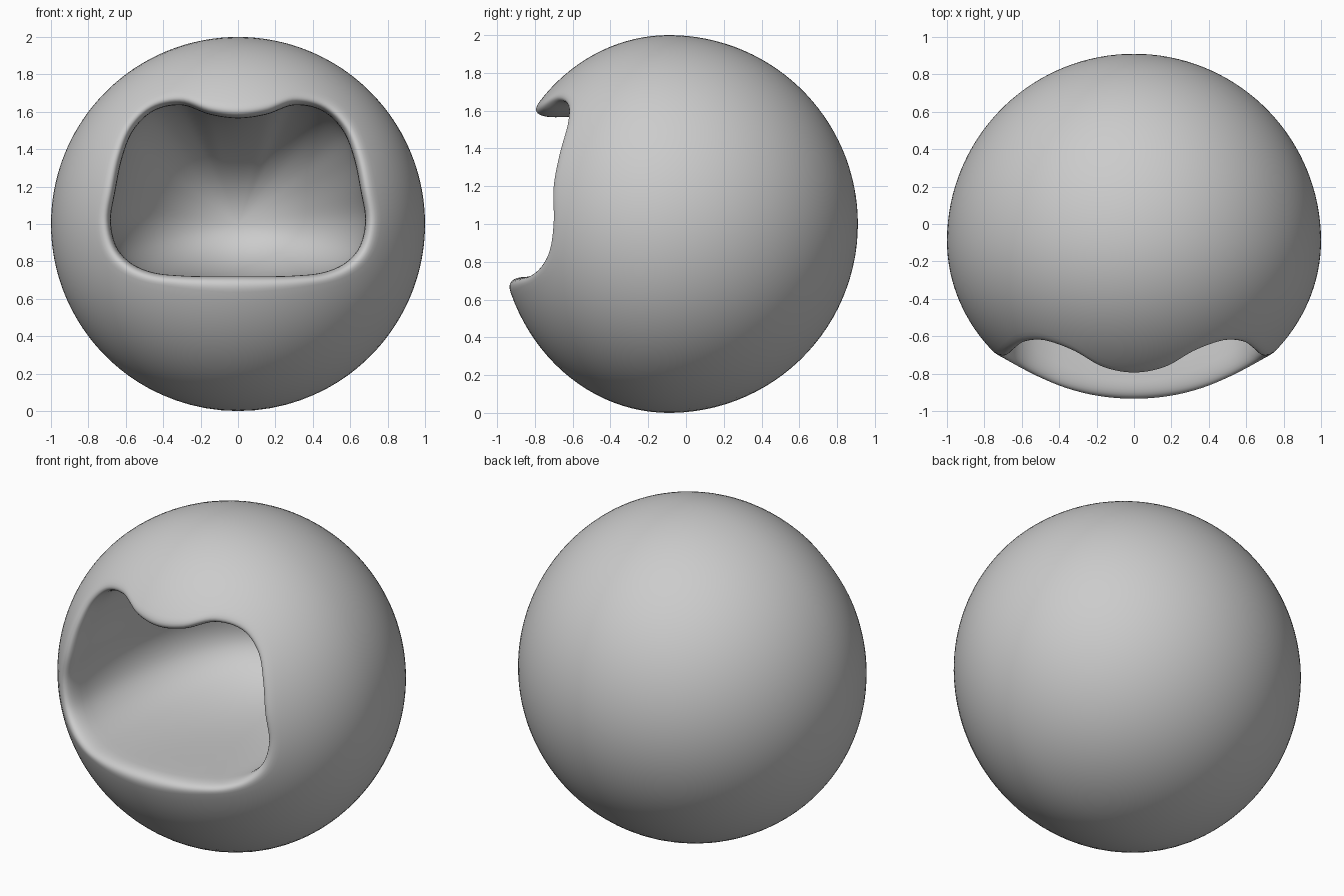
import bpy, bmesh
from math import sin, cos, pi, sqrt, atan2, acos, hypot

if "Cube" in bpy.data.objects:
    bpy.data.objects.remove(bpy.data.objects["Cube"])

CY, CZ = -0.09, 1.0          # ball centre
FRONT = 0.9                  # flattened front half-depth
LIP = 0.085                  # size of the rolled rim
BACK = 0.55                  # deepest point of the hollow

# Right half of the opening outline (x, z), top centre to bottom centre
half = [(0, 1.565), (.15, 1.585), (.3, 1.635), (.45, 1.605), (.56, 1.5), (.62, 1.35),
        (.655, 1.18), (.68, 1.02), (.65, .88), (.57, .79), (.45, .74), (.3, .724), (.15, .72), (0, .72)]
outline = half + [(-x, z) for x, z in half[-2:0:-1]]


def smooth_loop(pts, steps):
    """Closed Catmull-Rom curve through the points."""
    out, n = [], len(pts)
    for i in range(n):
        a, b, c, d = (pts[(i + k) % n] for k in (-1, 0, 1, 2))
        for s in range(steps):
            t = s / steps
            out.append(tuple(.5 * (2 * q + (r - p) * t + (2 * p - 5 * q + 4 * r - w) * t * t
                                   + (3 * q - p - 3 * r + w) * t ** 3)
                             for p, q, r, w in zip(a, b, c, d)))
    return out


def front_y(rho):
    return CY - FRONT * sqrt(1 - rho * rho)


# Each spoke is a section from the back of the ball, over the rim, into the hollow
def spoke(x, z):
    az, rb = atan2(z - CZ, x), hypot(x, z - CZ)
    r0 = rb + LIP
    y0 = front_y(r0)
    sec = []
    phi0 = pi - acos(sqrt(1 - r0 * r0))
    for i in range(1, 49):                                   # outer ball
        p = phi0 * i / 48
        sec.append((sin(p), CY + cos(p) * (1 if p < pi / 2 else FRONT)))
    y1 = y0 - LIP * FRONT * r0 / sqrt(1 - r0 * r0)           # rolled rim
    y2 = y0 + LIP
    for i in range(1, 11):
        t = i / 10
        sec.append(((1 - t) ** 2 * r0 + 2 * t * (1 - t) * rb + t * t * rb,
                    (1 - t) ** 2 * y0 + 2 * t * (1 - t) * y1 + t * t * y2))
    h = .6 if z > CZ else .45                                # hollow
    re = 1 / sqrt((cos(az) / .7) ** 2 + (sin(az) / h) ** 2)
    for i in range(1, 32):
        s = pi / 2 * i / 32
        k = sin(s) ** 1.5
        sec.append(((rb + (re - rb) * k) * cos(s) * (1 + .08 * sin(s)), y2 + (BACK - y2) * sin(s)))
    return [(r * cos(az), y, CZ + r * sin(az)) for r, y in sec]


bm = bmesh.new()
spokes = [[bm.verts.new(p) for p in spoke(x, z)] for x, z in smooth_loop(outline, 6)]
ball_pole = bm.verts.new((0, CY + 1, CZ))
hollow_pole = bm.verts.new((0, BACK, CZ))
for a, b in zip(spokes, spokes[1:] + spokes[:1]):
    bm.faces.new((ball_pole, a[0], b[0]))
    bm.faces.new((hollow_pole, b[-1], a[-1]))
    for j in range(len(a) - 1):
        bm.faces.new((a[j], a[j + 1], b[j + 1], b[j]))
bmesh.ops.recalc_face_normals(bm, faces=bm.faces)
for f in bm.faces:
    f.smooth = True

mesh = bpy.data.meshes.new("hollow_ball")
bm.to_mesh(mesh)
bm.free()
bpy.context.collection.objects.link(bpy.data.objects.new("hollow_ball", mesh))
